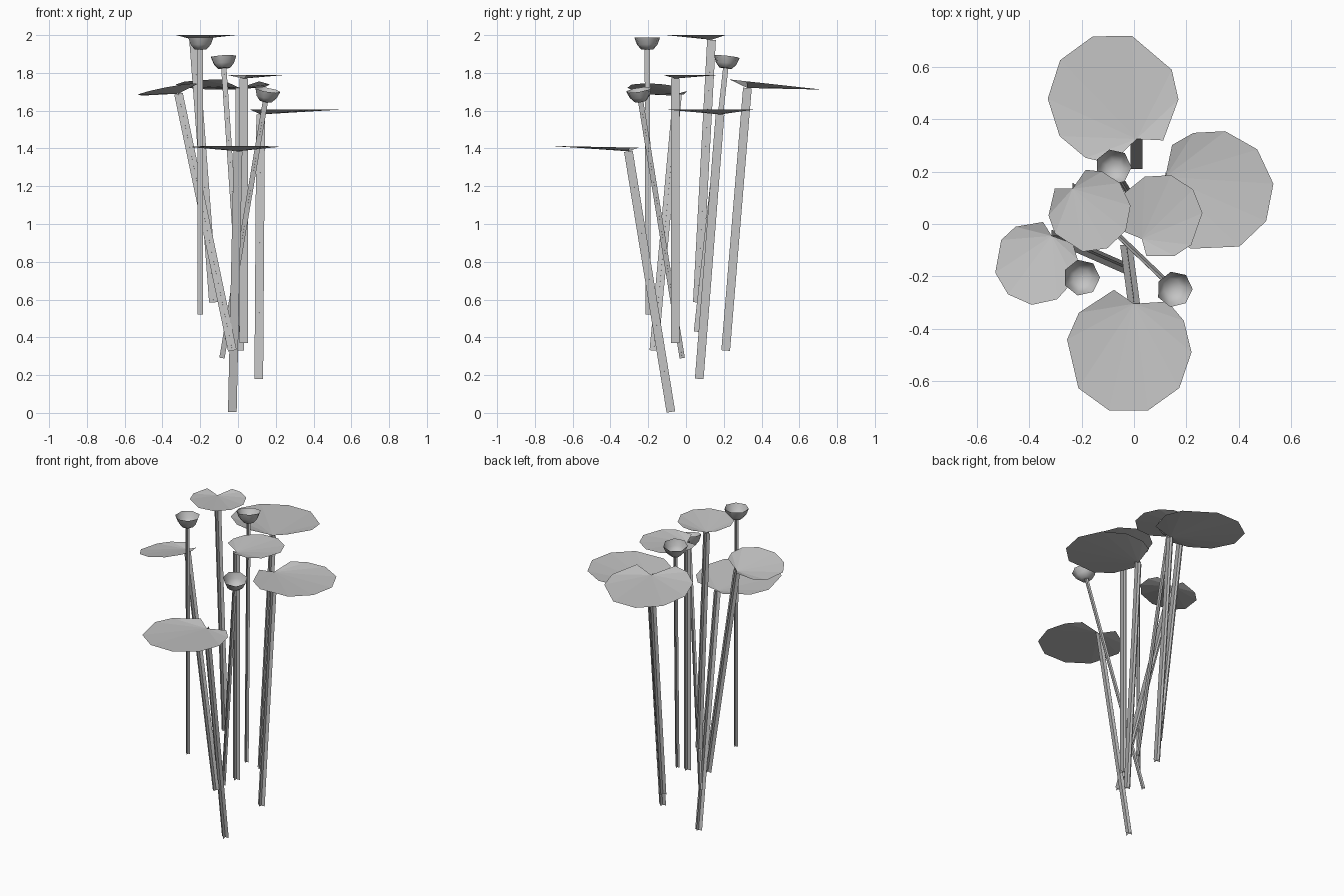
import bpy, bmesh
from math import sin, cos, atan2, radians, tau
from mathutils import Vector

cube = bpy.data.objects.get("Cube")
if cube:
    bpy.data.objects.remove(cube, do_unlink=True)

grey = bpy.data.materials.new("soft grey")
grey.use_nodes = True
colour = (0.55, 0.55, 0.55, 1)
grey.diffuse_color = colour
grey.node_tree.nodes["Principled BSDF"].inputs["Base Color"].default_value = colour


def add_object(name, bm, smooth=False):
    mesh = bpy.data.meshes.new(name)
    bm.to_mesh(mesh)
    bm.free()
    mesh.materials.append(grey)
    for poly in mesh.polygons:
        poly.use_smooth = smooth
    obj = bpy.data.objects.new(name, mesh)
    bpy.context.collection.objects.link(obj)
    return obj


def lean(bottom, top):
    return Vector((0, 0, 1)).rotation_difference(Vector(top) - Vector(bottom))


# Stem: two crossed strips running from bottom to top
def stem(name, bottom, top, width):
    bm = bmesh.new()
    turn = lean(bottom, top)
    for side in (Vector((width / 2, 0, 0)), Vector((0, width / 2, 0))):
        side.rotate(turn)
        a, b = Vector(bottom), Vector(top)
        bm.faces.new([bm.verts.new(p) for p in (a - side, a + side, b + side, b - side)])
    add_object(name, bm)


# Leaf: a thin, shallow fan around the notch where the stem joins
RIM_ANGLES = (20, 59, 86, 133, 168, 204, 240, 275, 305, 328)


def leaf(name, centre, radius, joint, rim_z, slope=(0, 0)):
    bm = bmesh.new()
    start = atan2(joint[1] - centre[1], joint[0] - centre[0])
    hub = bm.verts.new(joint)
    rim = []
    for degrees in RIM_ANGLES:
        angle = start + radians(degrees)
        x = centre[0] + radius * cos(angle)
        y = centre[1] + radius * sin(angle)
        z = rim_z + slope[0] * (x - joint[0]) + slope[1] * (y - joint[1])
        rim.append(bm.verts.new((x, y, z)))
    for a, b in zip(rim, rim[1:]):
        bm.faces.new((hub, a, b))
    add_object(name, bm)


# Bud: an open seven-sided cup on a thin stem
CUP_PROFILE = ((0.034, 0), (0.056, 0.025), (0.07, 0.062))


def bud(name, bottom, top):
    bm = bmesh.new()
    rings = [[bm.verts.new((r * cos(tau * i / 7), r * sin(tau * i / 7), z))
              for i in range(7)] for r, z in CUP_PROFILE]
    bm.faces.new(rings[0][::-1])
    for low, high in zip(rings, rings[1:]):
        for i in range(7):
            j = (i + 1) % 7
            bm.faces.new((low[i], low[j], high[j], high[i]))
    cup = add_object(name + "_cup", bm, smooth=True)
    cup.location = top
    cup.rotation_mode = 'QUATERNION'
    cup.rotation_quaternion = lean(bottom, top)
    stem(name + "_stem", bottom, top, 0.028)


# name, leaf centre, radius, stem top, rim height, rim slope, stem bottom
LEAVES = (
    ("back_leaf", (-0.08, 0.48), 0.25, (0.01, 0.325, 1.72), 1.755, (0, -0.11), (0.01, 0.21, 0.33)),
    ("front_leaf", (-0.02, -0.485), 0.24, (0, -0.305, 1.385), 1.405, (0, -0.02), (-0.03, -0.08, 0.005)),
    ("left_leaf", (0.3, 0.125), 0.235, (0.12, 0.18, 1.58), 1.605, (0, 0), (0.11, 0.07, 0.18)),
    ("top_leaf", (-0.17, 0.05), 0.158, (-0.235, 0.135, 1.975), 2.0, (0, 0), (-0.13, 0.06, 0.585)),
    ("middle_leaf", (0.1, 0.03), 0.162, (0.03, -0.057, 1.77), 1.79, (0, 0), (0.03, -0.057, 0.37)),
    ("right_leaf", (-0.375, -0.15), 0.16, (-0.315, -0.045, 1.69), 1.715, (0.19, -0.08), (-0.03, -0.17, 0.33)),
)
for name, centre, radius, joint, rim_z, slope, bottom in LEAVES:
    leaf(name, centre, radius, joint, rim_z, slope)
    stem(name + "_stem", bottom, joint, 0.046)

bud("right_bud", (-0.2, -0.2, 0.52), (-0.2, -0.205, 1.925))
bud("back_bud", (0.02, 0.055, 0.43), (-0.075, 0.21, 1.825))
bud("front_bud", (-0.085, -0.02, 0.29), (0.145, -0.24, 1.65))
